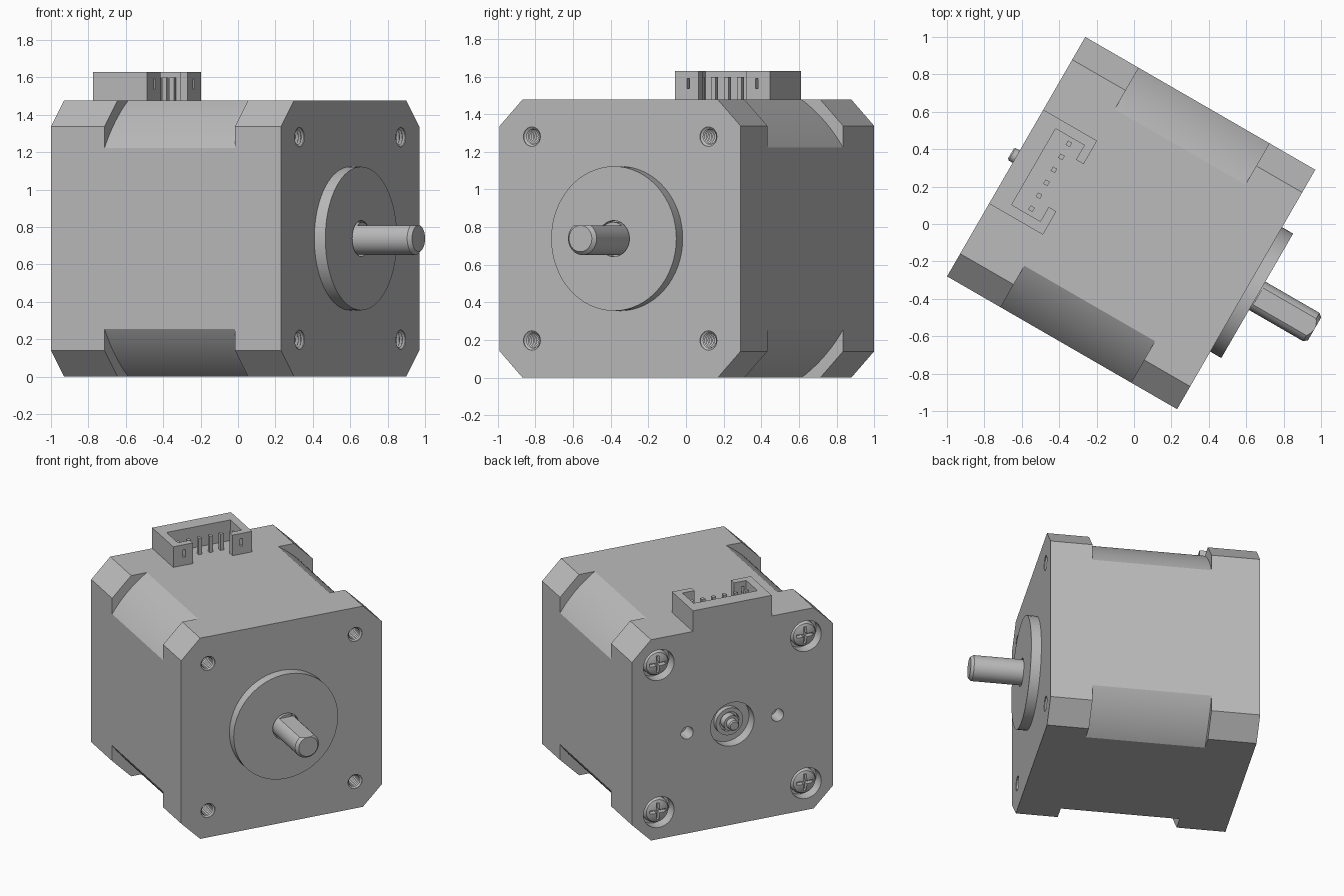
import bpy, bmesh, math
from mathutils import Matrix

cube = bpy.data.objects.get("Cube")
if cube:
    bpy.data.objects.remove(cube, do_unlink=True)

# Local frame: motor axis along +x, width along y, centred; then turned in place
HALF, LEN, HOLE = 0.739, 0.71, 0.5416
PLACE = Matrix.Translation((-0.015, 0.005, HALF)) @ Matrix.Rotation(math.radians(-30), 4, 'Z')

metal = bpy.data.materials.new("grey metal")
metal.use_nodes = True
grey = (0.5, 0.5, 0.5, 1)
metal.diffuse_color = grey
metal.node_tree.nodes["Principled BSDF"].inputs["Base Color"].default_value = grey

parts = []


def finish(name, bm, keep=True):
    bmesh.ops.recalc_face_normals(bm, faces=bm.faces)
    mesh = bpy.data.meshes.new(name)
    bm.to_mesh(mesh)
    bm.free()
    mesh.materials.append(metal)
    obj = bpy.data.objects.new(name, mesh)
    bpy.context.collection.objects.link(obj)
    if keep:
        parts.append(obj)
    else:
        obj.hide_render = True
    return obj


def prism(name, pts, lo, hi, axis='X', keep=True):
    """Extrude a flat outline along x (points are y, z) or z (points are x, y)."""
    bm = bmesh.new()
    to3 = (lambda p, h: (h, *p)) if axis == 'X' else (lambda p, h: (*p, h))
    face = bm.faces.new([bm.verts.new(to3(p, lo)) for p in pts])
    ext = bmesh.ops.extrude_face_region(bm, geom=[face])
    top = [v for v in ext["geom"] if isinstance(v, bmesh.types.BMVert)]
    shift = (hi - lo, 0, 0) if axis == 'X' else (0, 0, hi - lo)
    bmesh.ops.translate(bm, verts=top, vec=shift)
    return finish(name, bm, keep)


def box(name, x, y, z, keep=True):
    return prism(name, [(x[0], y[0]), (x[1], y[0]), (x[1], y[1]), (x[0], y[1])], *z, 'Z', keep)


def lathe(name, profile, y=0, z=0, steps=32, keep=True):
    """Spin (x, radius) points about the x direction, capping both ends."""
    bm = bmesh.new()
    rings = []
    for x, r in profile:
        rings.append([bm.verts.new((x, y + r * math.cos(t), z + r * math.sin(t)))
                      for t in (2 * math.pi * i / steps for i in range(steps))])
    for a, b in zip(rings, rings[1:]):
        for i in range(steps):
            j = (i + 1) % steps
            bm.faces.new((a[i], a[j], b[j], b[i]))
    bm.faces.new(rings[0])
    bm.faces.new(rings[-1])
    return finish(name, bm, keep)


def cut(obj, *cutters):
    for c in cutters:
        mod = obj.modifiers.new("cut", 'BOOLEAN')
        mod.operation, mod.solver, mod.object = 'DIFFERENCE', 'EXACT', c
    bpy.context.view_layer.update()
    dg = bpy.context.evaluated_depsgraph_get()
    mesh = bpy.data.meshes.new_from_object(obj.evaluated_get(dg))
    obj.modifiers.clear()
    obj.data = mesh
    for c in cutters:
        bpy.data.objects.remove(c, do_unlink=True)


corners = [(sy, sz) for sy in (-1, 1) for sz in (-1, 1)]

# Body: chamfered square block
c = HALF - 0.14
outline = [(HALF, -c), (HALF, c), (c, HALF), (-c, HALF),
           (-HALF, c), (-HALF, -c), (-c, -HALF), (c, -HALF)]
body = prism("motor_body", outline, -LEN, LEN)

cutters = []
for sy, sz in corners:
    # rounded corner recess along the middle section
    arc = [math.radians(32 + 26 * i / 16) for i in range(17)]
    pts = [(sy * 0.883 * math.cos(t), sz * 0.883 * math.sin(t)) for t in arc]
    cutters.append(prism("recess_cutter", pts + [(sy * 0.9, sz * 0.9)], -0.38, 0.426, keep=False))
    # threaded front hole
    thread = [(LEN + 0.02, 0.052)]
    for i in range(9):
        x = LEN - 0.005 - 0.0175 * i
        thread += [(x, 0.052), (x - 0.00875, 0.04)]
    cutters.append(lathe("thread_cutter", thread, sy * HOLE, sz * HOLE, 24, False))
    # rear screw counterbore
    cutters.append(lathe("bore_cutter", [(-0.75, 0.113), (-0.63, 0.113)],
                         sy * HOLE, sz * HOLE, 32, False))
# rear bearing recess and two small rear holes
cutters.append(lathe("bearing_cutter", [(-0.75, 0.16), (-0.63, 0.16)], keep=False))
for s in (-1, 1):
    cutters.append(lathe("pin_hole_cutter", [(-0.75, 0.045), (-0.6, 0.045)], s * 0.333, 0, 24, False))
cut(body, *cutters)

# Rear screws with cross slots
for i, (sy, sz) in enumerate(corners):
    y, z = sy * HOLE, sz * HOLE
    screw = lathe(f"rear_screw_{i + 1}", [(-0.62, 0.092), (-0.665, 0.092), (-0.685, 0.08),
                                          (-0.697, 0.05), (-0.7, 0.02)], y, z)
    w, l = 0.011, 0.06
    cross = [(w, w), (w, l), (-w, l), (-w, w), (-l, w), (-l, -w),
             (-w, -w), (-w, -l), (w, -l), (w, -w), (l, -w), (l, w)]
    cut(screw, prism("cross_cutter", [(y + a, z + b) for a, b in cross], -0.75, -0.66, keep=False))

# Front centring boss with a clearance bore
lathe("front_boss", [(0.7, 0.384), (0.778, 0.384), (0.778, 0.096), (0.74, 0.096)], steps=64)

# Output shaft with a flat on top
shaft = lathe("output_shaft", [(0.72, 0.0874), (1.112, 0.0874), (1.132, 0.07)], steps=40)
cut(shaft, box("flat_cutter", (0.785, 1.2), (-0.2, 0.2), (0.07, 0.2), False))

# Rear bearing ring and shaft stub
lathe("rear_bearing", [(-0.62, 0.1), (-0.665, 0.1), (-0.665, 0.07), (-0.64, 0.07)])
lathe("rear_shaft_stub", [(-0.62, 0.055), (-0.695, 0.055), (-0.695, 0.038), (-0.735, 0.038),
                          (-0.743, 0.03)], steps=24)

# Connector housing: open-fronted tray walls standing on the body
half = [(-0.71, 0.29), (-0.378, 0.29), (-0.378, 0.146), (-0.425, 0.146),
        (-0.425, 0.235), (-0.602, 0.235)]
housing = prism("connector_housing", half + [(x, -y) for x, y in reversed(half)],
                HALF, 0.891, 'Z')
cut(housing, *[box("slot_cutter", (-0.5, -0.3), (s * 0.21 - 0.009, s * 0.21 + 0.009),
                   (0.798, 0.852), False) for s in (-1, 1)])

# Connector pins
for i in range(6):
    y = -0.2 + 0.08 * i
    box(f"connector_pin_{i + 1}", (-0.513, -0.487), (y - 0.013, y + 0.013), (0.72, 0.86))

# Put the motor in place and shade it
bpy.ops.object.select_all(action='DESELECT')
for obj in parts:
    obj.data.transform(PLACE)
    obj.select_set(True)
bpy.context.view_layer.objects.active = body
bpy.ops.object.shade_smooth_by_angle(angle=math.radians(25))
